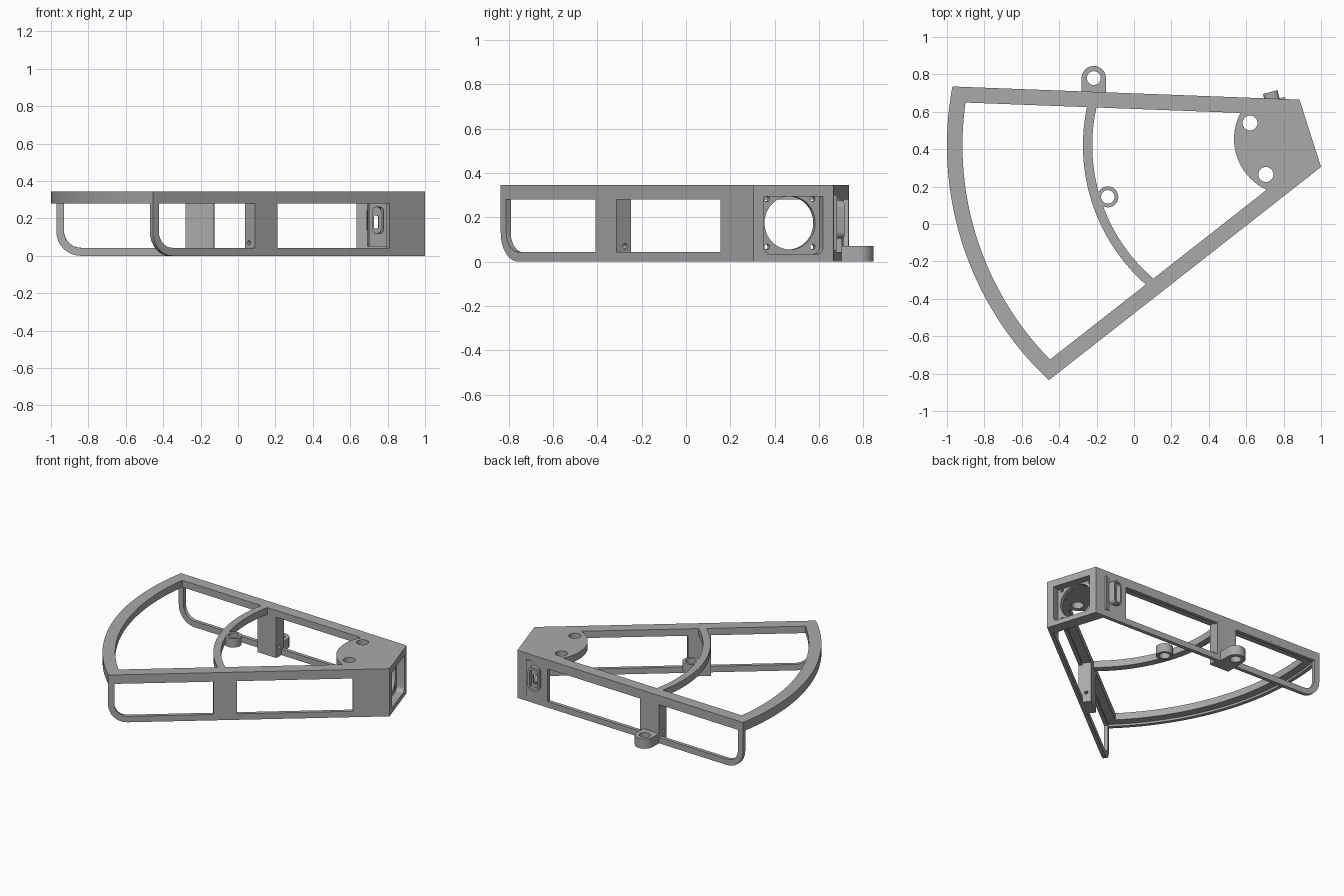
import bpy, bmesh, math
from mathutils import Matrix, Vector

if "Cube" in bpy.data.objects:
    bpy.data.objects.remove(bpy.data.objects["Cube"])

grey = bpy.data.materials.new("matte_grey")
grey.use_nodes = True
grey.diffuse_color = (0.4, 0.4, 0.4, 1)
grey.node_tree.nodes["Principled BSDF"].inputs["Base Color"].default_value = (0.4, 0.4, 0.4, 1)


def plate(name, loops, lo, hi, frame=Matrix()):
    """Flat plate from an outline plus hole loops, between two levels of a frame."""
    curve = bpy.data.curves.new(name, "CURVE")
    curve.dimensions = "2D"
    curve.fill_mode = "BOTH"
    curve.extrude = (hi - lo) / 2
    for loop in loops:
        spline = curve.splines.new("POLY")
        spline.points.add(len(loop) - 1)
        for point, p in zip(spline.points, loop):
            point.co = (p[0], p[1], 0, 1)
        spline.use_cyclic_u = True
    source = bpy.data.objects.new(name + "_curve", curve)
    bpy.context.collection.objects.link(source)
    deps = bpy.context.evaluated_depsgraph_get()
    mesh = bpy.data.meshes.new_from_object(source.evaluated_get(deps))
    bpy.data.objects.remove(source)
    mesh.transform(frame @ Matrix.Translation((0, 0, (lo + hi) / 2)))
    bm = bmesh.new()
    bm.from_mesh(mesh)
    bmesh.ops.remove_doubles(bm, verts=bm.verts, dist=0.0001)
    bmesh.ops.recalc_face_normals(bm, faces=bm.faces)
    bm.to_mesh(mesh)
    bm.free()
    mesh.materials.clear()
    mesh.materials.append(grey)
    ob = bpy.data.objects.new(name, mesh)
    bpy.context.collection.objects.link(ob)
    bpy.ops.object.select_all(action="DESELECT")
    ob.select_set(True)
    bpy.context.view_layer.objects.active = ob
    bpy.ops.object.shade_smooth_by_angle(angle=math.radians(30))
    return ob


def sweep(c, r, a0, a1, n):
    return [(c[0] + r * math.cos(a0 + (a1 - a0) * i / n),
             c[1] + r * math.sin(a0 + (a1 - a0) * i / n)) for i in range(n + 1)]


def arc(c, r, p, q, n=40):
    a0 = math.atan2(p[1] - c[1], p[0] - c[0]) % math.tau
    a1 = math.atan2(q[1] - c[1], q[0] - c[0]) % math.tau
    return sweep(c, r, a0, a1, n)


def circle(c, r, n=32):
    return sweep(c, r, 0, math.tau, n)[:-1]


def rect(x0, y0, x1, y1):
    return [(x0, y0), (x1, y0), (x1, y1), (x0, y1)]


def rounded(c, w, h, r):
    pts = []
    for k, (sx, sy) in enumerate([(1, 1), (-1, 1), (-1, -1), (1, -1)]):
        corner = (c[0] + sx * (w / 2 - r), c[1] + sy * (h / 2 - r))
        pts += sweep(corner, r, k * math.pi / 2, (k + 1) * math.pi / 2, 6)
    return pts


def foot(x, r, z0, z1, x1):
    """Rectangle whose lower left corner is rounded."""
    return sweep((x + r, z0 + r), r, math.pi, 1.5 * math.pi, 12) + [(x1, z0), (x1, z1), (x, z1)]


def frame(origin, u, v):
    """Local axes u, v and their normal."""
    u, v = Vector(u).normalized(), Vector(v).normalized()
    m = Matrix((u, v, u.cross(v))).transposed().to_4x4()
    return Matrix.Translation(origin) @ m


# Plan of the fan-shaped frame
TOP, UNDER, BAR, THIN = 0.345, 0.28, 0.083, 0.026
back_tip, back_end = Vector((-0.97, 0.735)), Vector((0.885, 0.665))
front_end, front_tip = Vector((1.0, 0.305)), Vector((-0.455, -0.835))
centre, hub = Vector((0.717, 0.42)), Vector((0.835, 0.455))
R, HUB_R = 1.717, 0.30
UP = Vector((0, 0, 1))
back_u = (back_end - back_tip).normalized()
front_u = (front_end - front_tip).normalized()
back_in = Vector((back_u.y, -back_u.x))
front_in = Vector((-front_u.y, front_u.x))


def hit(start, u, c, r):
    """First crossing of a line with a circle."""
    d = start - c
    b = d.dot(u)
    return start + u * (-b - math.sqrt(b * b - d.dot(d) + r * r))


def between(c, r):
    """Arc from the back bar to the front bar."""
    return arc(c, r, hit(back_tip + back_in * BAR, back_u, c, r),
               hit(front_tip + front_in * BAR, front_u, c, r))


# Top frame: rim, two bars, middle arc and hub plate
rim = arc(centre, R, back_tip, front_tip, 64)
outer_gap = between(centre, R - BAR) + between(centre, 0.99)[::-1]
inner_gap = between(centre, 0.94) + between(hub, HUB_R)[::-1]
plate("top_frame", [rim + [front_end, back_end], outer_gap, inner_gap,
                    circle((0.62, 0.54), 0.04), circle((0.705, 0.265), 0.04)], 0.295, TOP)
plate("rim_lip", [rim + arc(centre, R - THIN, back_tip, front_tip, 64)[::-1]], UNDER, 0.3)
plate("cable_loop", [circle((-0.14, 0.145), 0.056), circle((-0.14, 0.145), 0.036)], UNDER, TOP - 0.001)

# Side walls with two windows each, and the thick pillars behind them
P0, P1, WIN_END = 0.692, 0.845, 1.607
for side, tip, end, u, inward, sign in (("back", back_tip, back_end, back_u, back_in, 1),
                                        ("front", front_tip, front_end, front_u, front_in, -1)):
    length = (end - tip).length
    loops = [foot(0, 0.13, 0, TOP, length),
             foot(0.04, 0.09, 0.043, UNDER, P0),
             rect(P1, 0.043, WIN_END, UNDER)]
    if side == "back":
        loops.append(rounded((1.70, 0.19), 0.075, 0.16, 0.03))
    place = frame(tip.to_3d(), u.to_3d(), UP)
    plate(side + "_wall", loops, *sorted((0, sign * THIN)), place)
    across = frame(tip.to_3d(), inward.to_3d(), UP)
    span = sorted((sign * P0, sign * P1))
    along = across.col[2].to_3d().dot(u.to_3d())
    span = sorted((along * P0, along * P1))
    plate(side + "_pillar", [rect(0.01, 0, BAR, 0.31), circle((0.05, 0.07), 0.012, 16)], *span, across)

# End wall: square recess with a round fan opening and four screw holes
end_place = frame(front_end.to_3d(), (back_end - front_end).to_3d(), UP)
width = (back_end - front_end).length
mid = (width / 2, 0.175)
plate("end_frame", [rect(0, 0, width, TOP), rounded(mid, 0.28, 0.28, 0.03)], -0.06, 0, end_place)
screws = [circle((mid[0] + sx * 0.108, mid[1] + sy * 0.108), 0.012, 16)
          for sx in (-1, 1) for sy in (-1, 1)]
plate("fan_mount", [rect(0, 0, width, TOP - 0.01), circle(mid, 0.12, 48)] + screws,
      -0.085, -0.055, end_place)

# Tilted socket through the back wall
socket = frame((0.728, 0.705, 0.19), (0.966, 0.259, 0), UP)
plate("socket_rim", [rounded((0, 0), 0.08, 0.17, 0.03), rounded((0, 0), 0.052, 0.14, 0.022)],
      0, 0.07, socket)
plate("socket_face", [rounded((0, 0), 0.075, 0.16, 0.03), rounded((0, -0.01), 0.025, 0.07, 0.008)],
      0.03, 0.045, socket)
plate("socket_housing", [rect(-0.05, -0.14, 0.07, 0.11), rounded((0, 0), 0.06, 0.14, 0.02)],
      0.045, 0.085, socket)

# Mounting lug at the foot of the back pillar
lug = (-0.215, 0.78)
plate("mounting_lug", [sweep(lug, 0.065, 0, math.pi, 20) + [(-0.28, 0.695), (-0.15, 0.695)],
                       circle(lug, 0.037)], 0, 0.07)
